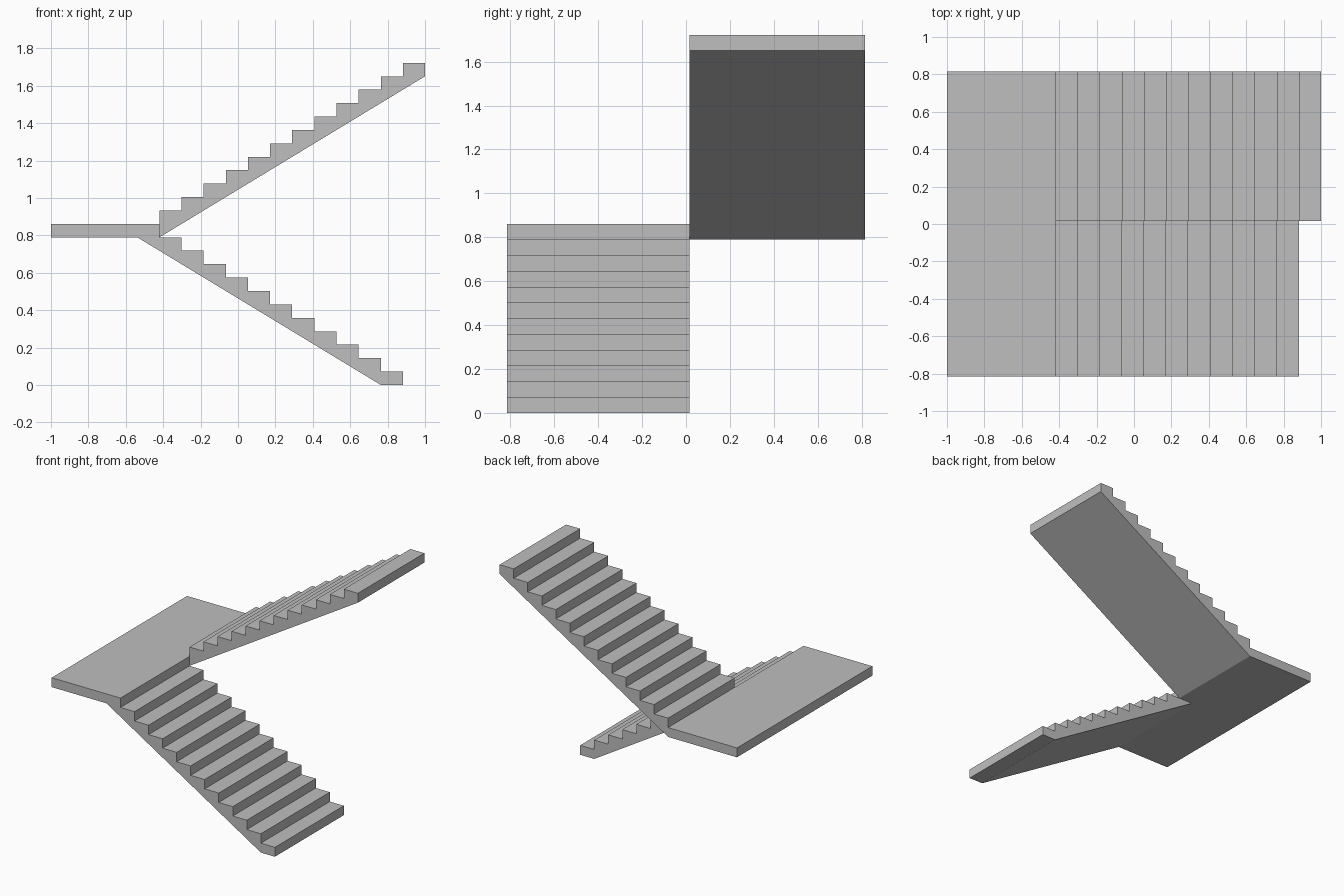
import bpy
import bmesh

cube = bpy.data.objects.get("Cube")
if cube:
    bpy.data.objects.remove(cube, do_unlink=True)

# Shared stair dimensions
TREAD = 1.42 / 12
RISE = 1.722 / 24
EDGE = -0.42            # where both flights meet the landing
FRONT, SPLIT, BACK = -0.815, 0.015, 0.815
LANDING_BASE = 11 * RISE

concrete = bpy.data.materials.new("concrete grey")
concrete.use_nodes = True
GREY = (0.52, 0.52, 0.52, 1)
concrete.diffuse_color = GREY
concrete.node_tree.nodes["Principled BSDF"].inputs["Base Color"].default_value = GREY


def extrude_profile(name, profile, y0, y1):
    """Extrude an (x, z) outline from y0 to y1."""
    bm = bmesh.new()
    face = bm.faces.new([bm.verts.new((x, y0, z)) for x, z in profile])
    result = bmesh.ops.extrude_face_region(bm, geom=[face])
    moved = [v for v in result["geom"] if isinstance(v, bmesh.types.BMVert)]
    bmesh.ops.translate(bm, verts=moved, vec=(0, y1 - y0, 0))
    bmesh.ops.recalc_face_normals(bm, faces=bm.faces)
    mesh = bpy.data.meshes.new(name)
    bm.to_mesh(mesh)
    bm.free()
    mesh.materials.append(concrete)
    obj = bpy.data.objects.new(name, mesh)
    bpy.context.collection.objects.link(obj)
    return obj


def steps(x, z, count, direction):
    """Zigzag outline climbing from (x, z) along the given x direction."""
    points = [(x, z)]
    for _ in range(count):
        z += RISE
        points.append((x, z))
        x += direction * TREAD
        points.append((x, z))
    return points


# Lower flight climbs towards the landing, with a sloped soffit
lower = steps(EDGE + 11 * TREAD, 0, 11, -1)
lower += [(EDGE - TREAD, LANDING_BASE), (EDGE + 10 * TREAD, 0)]
extrude_profile("lower_flight", lower, FRONT, SPLIT)

# Landing slab spans both flights
top = LANDING_BASE + RISE
extrude_profile("landing", [(-1, LANDING_BASE), (EDGE, LANDING_BASE),
                            (EDGE, top), (-1, top)], FRONT, BACK)

# Upper flight climbs away from the landing
upper = [(EDGE, LANDING_BASE)] + steps(EDGE, top, 12, 1)
upper.append((EDGE + 12 * TREAD, 23 * RISE))
extrude_profile("upper_flight", upper, SPLIT, BACK)
